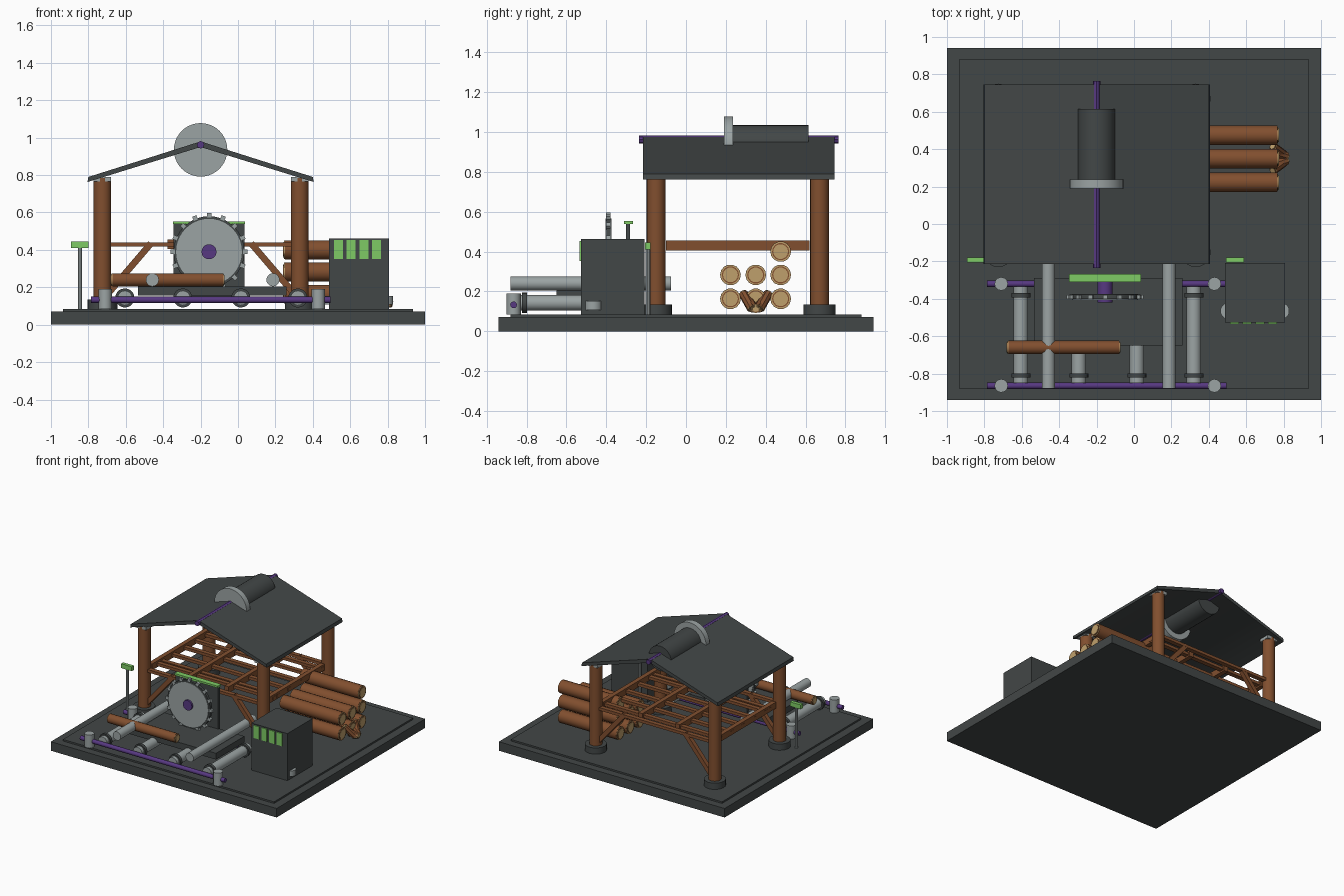
import bpy, bmesh, math
from mathutils import Vector, Matrix

if "Cube" in bpy.data.objects:
    bpy.data.objects.remove(bpy.data.objects["Cube"])


def material(name, rgb):
    m = bpy.data.materials.new(name)
    m.diffuse_color = (*rgb, 1)
    m.use_nodes = True
    m.node_tree.nodes["Principled BSDF"].inputs["Base Color"].default_value = m.diffuse_color
    return m


DARK = material("dark slate", (0.055, 0.063, 0.063))
STEEL = material("light steel", (0.33, 0.37, 0.37))
WOOD = material("brown wood", (0.22, 0.078, 0.028))
TAN = material("cut wood", (0.52, 0.35, 0.15))
GREEN = material("bright green", (0.21, 0.60, 0.13))
PURPLE = material("purple", (0.095, 0.04, 0.22))


def finish(name, bm, mat):
    me = bpy.data.meshes.new(name)
    bmesh.ops.recalc_face_normals(bm, faces=bm.faces)
    bm.to_mesh(me)
    bm.free()
    me.materials.append(mat)
    ob = bpy.data.objects.new(name, me)
    bpy.context.collection.objects.link(ob)
    return ob


def box(name, mat, x, y, z, matrix=None):
    """Box from (min, max) ranges, optionally transformed."""
    bm = bmesh.new()
    bmesh.ops.create_cube(bm, size=1)
    for v in bm.verts:
        v.co = [(a + b) / 2 + c * (b - a) for (a, b), c in zip((x, y, z), v.co)]
    if matrix:
        bm.transform(matrix)
    return finish(name, bm, mat)


def rod(name, mat, a, b, r, sides=20):
    """Cylinder between two points."""
    a, b = Vector(a), Vector(b)
    d = b - a
    bm = bmesh.new()
    bmesh.ops.create_cone(bm, cap_ends=True, segments=sides, radius1=r, radius2=r, depth=d.length)
    q = Vector((0, 0, 1)).rotation_difference(d.normalized())
    bm.transform(Matrix.Translation((a + b) / 2) @ q.to_matrix().to_4x4())
    return finish(name, bm, mat)


def beam(name, mat, a, b, w, h):
    """Square timber in an xz plane between two points."""
    a, b = Vector(a), Vector(b)
    d = b - a
    m = Matrix.Translation((a + b) / 2) @ Matrix.Rotation(-math.atan2(d.z, d.x), 4, 'Y')
    return box(name, mat, (-d.length / 2, d.length / 2), (-w / 2, w / 2), (-h / 2, h / 2), m)


def log(name, a, b, r, sides=14):
    """Log with growth rings on both cut ends."""
    a, b = Vector(a), Vector(b)
    u = (b - a).normalized()
    rod(name, WOOD, a, b, r, sides)
    for tip, out in ((a, -u), (b, u)):
        for i, (mat, k) in enumerate(((TAN, 0.97), (WOOD, 0.83), (TAN, 0.72))):
            rod(name + "_end_ring", mat, tip - out * 0.002, tip + out * 0.003 * (i + 1), r * k, sides)


# Base slab and floor
box("base_slab", DARK, (-1, 1), (-0.94, 0.94), (0, 0.072))
box("floor_plate", DARK, (-0.935, 0.935), (-0.88, 0.88), (0.07, 0.085))

# Shelter posts, footings, caps and braces
for y in (-0.15, 0.67):
    for x, s in ((-0.725, 1), (0.33, -1)):
        rod("post", WOOD, (x, y, 0.08), (x, y, 0.785), 0.047)
        rod("post_footing", DARK, (x, y, 0.085), (x, y, 0.135), 0.08)
        box("post_cap", STEEL, (x - 0.047, x + 0.047), (y - 0.045, y + 0.045), (0.765, 0.79))
        beam("brace", WOOD, (x + s * 0.02, y, 0.155), (x + s * 0.26, y, 0.435), 0.035, 0.035)

# Lattice deck between the posts
for x in (-0.71, -0.36, -0.03, 0.315):
    box("deck_beam", WOOD, (x - 0.018, x + 0.018), (-0.1, 0.62), (0.405, 0.455))
for y in (-0.15, -0.02, 0.03, 0.17, 0.32, 0.46, 0.59, 0.67):
    box("deck_slat", WOOD, (-0.73, 0.335), (y - 0.018, y + 0.018), (0.417, 0.44))

# Gable roof from a chevron profile, with ridge bar
bm = bmesh.new()
profile = [(-0.8, 0.79), (-0.2, 0.98), (0.4, 0.79), (0.405, 0.763), (-0.2, 0.95), (-0.805, 0.763)]
vs = [bm.verts.new((x, -0.215, z)) for x, z in profile]
faces = [bm.faces.new((vs[0], vs[1], vs[4], vs[5])), bm.faces.new((vs[1], vs[2], vs[3], vs[4]))]
ext = bmesh.ops.extrude_face_region(bm, geom=faces, use_keep_orig=True)
bmesh.ops.translate(bm, vec=(0, 0.96, 0), verts=[v for v in ext["geom"] if isinstance(v, bmesh.types.BMVert)])
finish("gable_roof", bm, DARK)
rod("ridge_bar", PURPLE, (-0.2, -0.235, 0.962), (-0.2, 0.765, 0.962), 0.02, 8)

# Roof drum and its disc
rod("roof_drum", DARK, (-0.2, 0.23, 0.935), (-0.2, 0.615, 0.935), 0.1, 24)
rod("roof_disc", STEEL, (-0.2, 0.19, 0.935), (-0.2, 0.237, 0.935), 0.143, 40)

# Saw table, guard and blade
box("saw_table", DARK, (-0.535, 0.26), (-0.65, -0.29), (0.155, 0.205))
box("blade_guard", DARK, (-0.345, 0.035), (-0.3, -0.28), (0.15, 0.54))
box("guard_trim", GREEN, (-0.347, 0.037), (-0.31, -0.267), (0.538, 0.553))
C = Vector((-0.155, -0.39, 0.39))
Y = Vector((0, 1, 0))
rod("blade_rim", DARK, C - Y * 0.010, C + Y * 0.012, 0.19, 40)
rod("saw_blade", STEEL, C - Y * 0.015, C + Y * 0.015, 0.176, 40)
for i in range(16):
    m = Matrix.Translation(C) @ Matrix.Rotation(i * math.tau / 16, 4, 'Y')
    box("blade_tooth", STEEL, (-0.012, 0.012), (-0.011, 0.011), (0.183, 0.207), m)
rod("blade_hub", PURPLE, C - Y * 0.03, C + Y * 0.1, 0.04)

# Rollers with collars
for x in (-0.605, -0.295, 0.015, 0.32):
    rod("roller", STEEL, (x, -0.85, 0.143), (x, -0.335, 0.143), 0.039)
    for y in (-0.81, -0.38):
        rod("roller_collar", DARK, (x, y - 0.012, 0.143), (x, y + 0.012, 0.143), 0.051)

# Purple rails on short stands
for y in (-0.865, -0.32):
    rod("rail", PURPLE, (-0.785, y, 0.133), (0.495, y, 0.133), 0.017, 12)
    for x in (-0.71, 0.43):
        rod("rail_stand", STEEL, (x, y, 0.085), (x, y, 0.19), 0.036, 12)

# Long feed pipes and the log being cut
for x in (-0.458, 0.187):
    rod("feed_pipe", STEEL, (x, -0.88, 0.24), (x, -0.075, 0.24), 0.035)
log("feed_log", (-0.672, -0.66, 0.24), (-0.08, -0.66, 0.24), 0.036)

# Power cabinet with lit panels and side drums
box("power_cabinet", DARK, (0.487, 0.807), (-0.527, -0.208), (0.085, 0.462))
for i in range(4):
    x = 0.537 + i * 0.068
    box("cabinet_light", GREEN, (x - 0.024, x + 0.024), (-0.535, -0.526), (0.352, 0.453))
for x in (0.505, 0.787):
    rod("cabinet_drum", STEEL, (x, -0.465, 0.108), (x, -0.465, 0.153), 0.044, 14)

# Green marker lamps on poles
for x in (-0.845, 0.54):
    rod("marker_pole", STEEL, (x, -0.19, 0.085), (x, -0.19, 0.42), 0.012, 10)
    box("marker_lamp", GREEN, (x - 0.047, x + 0.047), (-0.205, -0.178), (0.41, 0.445))

# Stacked logs
for z, ys in ((0.163, (0.223, 0.35, 0.475)), (0.283, (0.223, 0.35, 0.475)), (0.4, (0.475,))):
    for y in ys:
        log("stacked_log", (0.25, y, z), (0.765, y, z), 0.052)

# Split kindling fanned out in front of the stack
for i in range(5):
    a = math.radians(-60 + 30 * i)
    d = Vector((math.cos(a) * 0.055, math.sin(a) * 0.08, 0))
    base = Vector((0.745, 0.35, 0.115))
    log("kindling", base + Vector((0, d.y * 0.9, 0.085 * abs(math.sin(a)))), base + d * 0.6 + Vector((0.04, -d.y * 0.3, 0)), 0.024, 8)

# Smooth round sides, keep edges sharp
for ob in bpy.context.collection.objects:
    ob.select_set(True)
    bpy.context.view_layer.objects.active = ob
bpy.ops.object.shade_smooth_by_angle(angle=math.radians(35))
